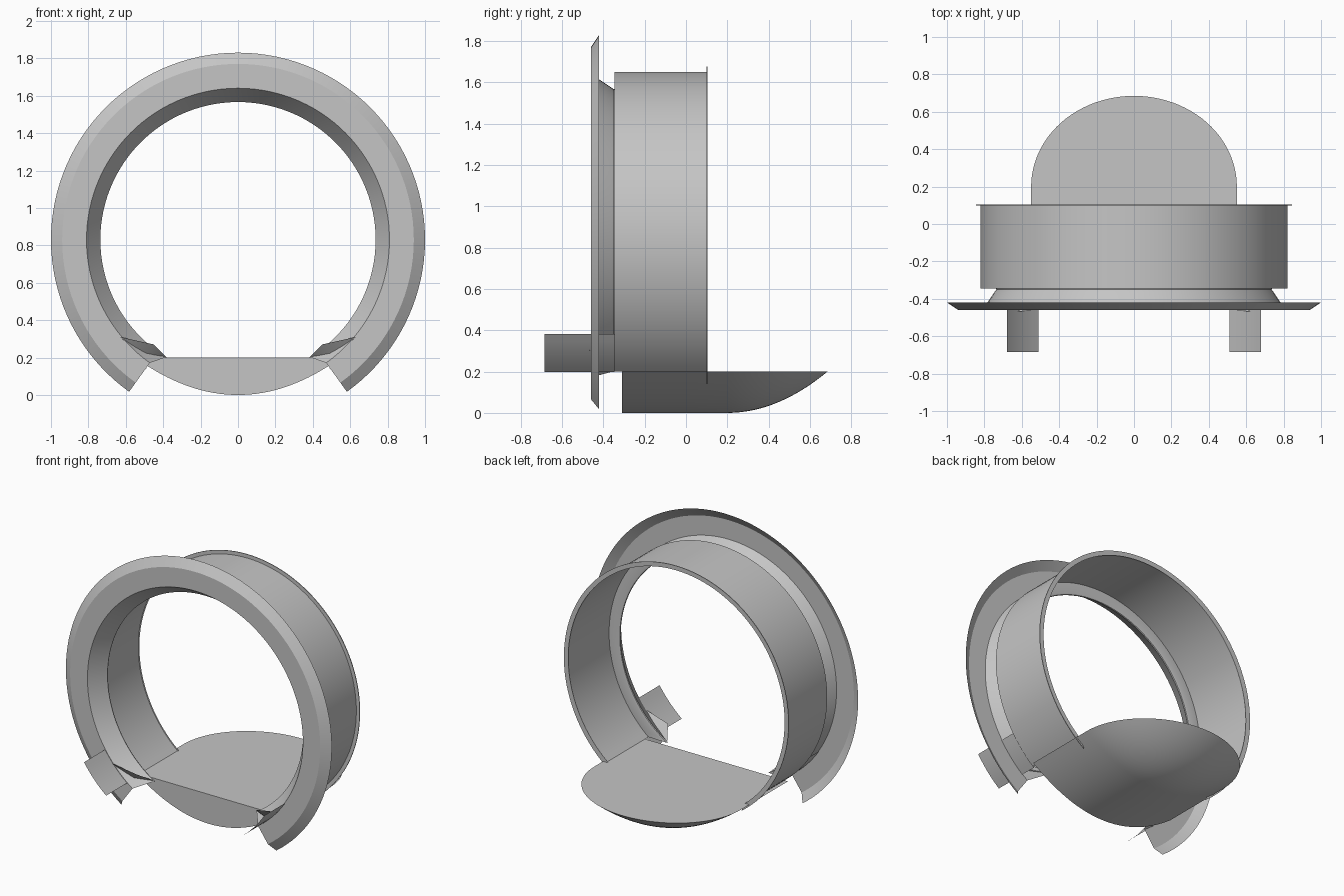
import bpy, bmesh, math

if "Cube" in bpy.data.objects:
    bpy.data.objects.remove(bpy.data.objects["Cube"])

CZ = 0.83          # height of the ring axis
GREY = bpy.data.materials.new("plain grey")
GREY.diffuse_color = (0.56, 0.56, 0.56, 1)
GREY.use_nodes = True
GREY.node_tree.nodes["Principled BSDF"].inputs["Base Color"].default_value = GREY.diffuse_color


def finish(name, bm, angle=30):
    bmesh.ops.recalc_face_normals(bm, faces=bm.faces)
    me = bpy.data.meshes.new(name)
    bm.to_mesh(me)
    bm.free()
    me.materials.append(GREY)
    ob = bpy.data.objects.new(name, me)
    bpy.context.collection.objects.link(ob)
    bpy.ops.object.select_all(action='DESELECT')
    ob.select_set(True)
    bpy.context.view_layer.objects.active = ob
    bpy.ops.object.shade_smooth_by_angle(angle=math.radians(angle))
    return ob


def sweep(name, profile, steps=96):
    """Open sheet swept about the ring axis; profile = (radius, y, start angle from straight down)."""
    bm = bmesh.new()
    rows = []
    for r, y, start in profile:
        a = math.radians(start)
        row = []
        for i in range(steps + 1):
            p = a + (2 * math.pi - 2 * a) * i / steps
            row.append(bm.verts.new((r * math.sin(p), y, CZ - r * math.cos(p))))
        rows.append(row)
    for A, B in zip(rows, rows[1:]):
        for i in range(steps):
            bm.faces.new((A[i], A[i + 1], B[i + 1], B[i]))
    return finish(name, bm)


# Front flange with bevelled outer lip
sweep("front_flange", [(1.0, -0.42, 35.6), (0.94, -0.46, 35.6), (0.81, -0.46, 35.6)])

# Tapered throat, rounded into the step behind it
sweep("throat", [(0.81, -0.46, 35.6), (0.745, -0.362, 32), (0.736, -0.35, 31),
                 (0.738, -0.343, 31.3), (0.75, -0.34, 33), (0.82, -0.345, 39.8)])

# Rear sleeve and its thin back rim
sweep("sleeve", [(0.82, -0.345, 39.8), (0.82, 0.10, 39.8)])
sweep("back_rim", [(0.815, 0.10, 39.5), (0.845, 0.10, 35.3), (0.845, 0.105, 35.3),
                   (0.815, 0.105, 39.5)])

# Scoop: arched trough that closes to a rounded nose, with flat lid and front wall
bm = bmesh.new()
TOP, HALF, Y0, Y1, NOSE = 0.2, 0.55, -0.31, 0.2, 0.485
N, M = 32, 24
stations = [(Y0, 0.0), (0.0, 0.0)]
stations += [(Y1 + NOSE * math.sin(k / M * math.pi / 2), math.sin(k / M * math.pi / 2))
             for k in range(M)]
rows = []
for y, t in stations:
    w = math.sqrt(1 - t * t)
    row = []
    for i in range(N + 1):
        u = w * (2 * i / N - 1)
        row.append(bm.verts.new((HALF * u, y, TOP * (t * t + u * u))))
    rows.append(row)
for A, B in zip(rows, rows[1:]):
    for i in range(N):
        bm.faces.new((A[i], A[i + 1], B[i + 1], B[i]))
    bm.faces.new((A[0], B[0], B[N], A[N]))
tip = bm.verts.new((0, Y1 + NOSE, TOP))
for i in range(N):
    bm.faces.new((rows[-1][i], rows[-1][i + 1], tip))
bm.faces.new((rows[-1][0], tip, rows[-1][N]))
bm.faces.new(rows[0])
finish("scoop", bm)

# Paired front tabs and small gussets at the open ends of the ring
for side, label in ((-1, "left"), (1, "right")):
    bm = bmesh.new()
    prev = None
    for k in range(7):
        p = math.radians(39 + 17.5 * k / 6)
        x, z = side * 0.813 * math.sin(p), CZ - 0.813 * math.cos(p)
        cur = [bm.verts.new((x, y, z)) for y in (-0.685, -0.345)]
        if prev:
            bm.faces.new((prev[0], prev[1], cur[1], cur[0]))
        prev = cur
    finish(label + "_tab", bm)

    bm = bmesh.new()
    q = [bm.verts.new((side * x, y, z)) for x, y, z in
         ((0.63, -0.47, 0.31), (0.45, -0.45, 0.27), (0.38, -0.34, 0.2), (0.51, -0.40, 0.2))]
    bm.faces.new((q[0], q[1], q[3]))
    bm.faces.new((q[1], q[2], q[3]))
    finish(label + "_gusset", bm)
